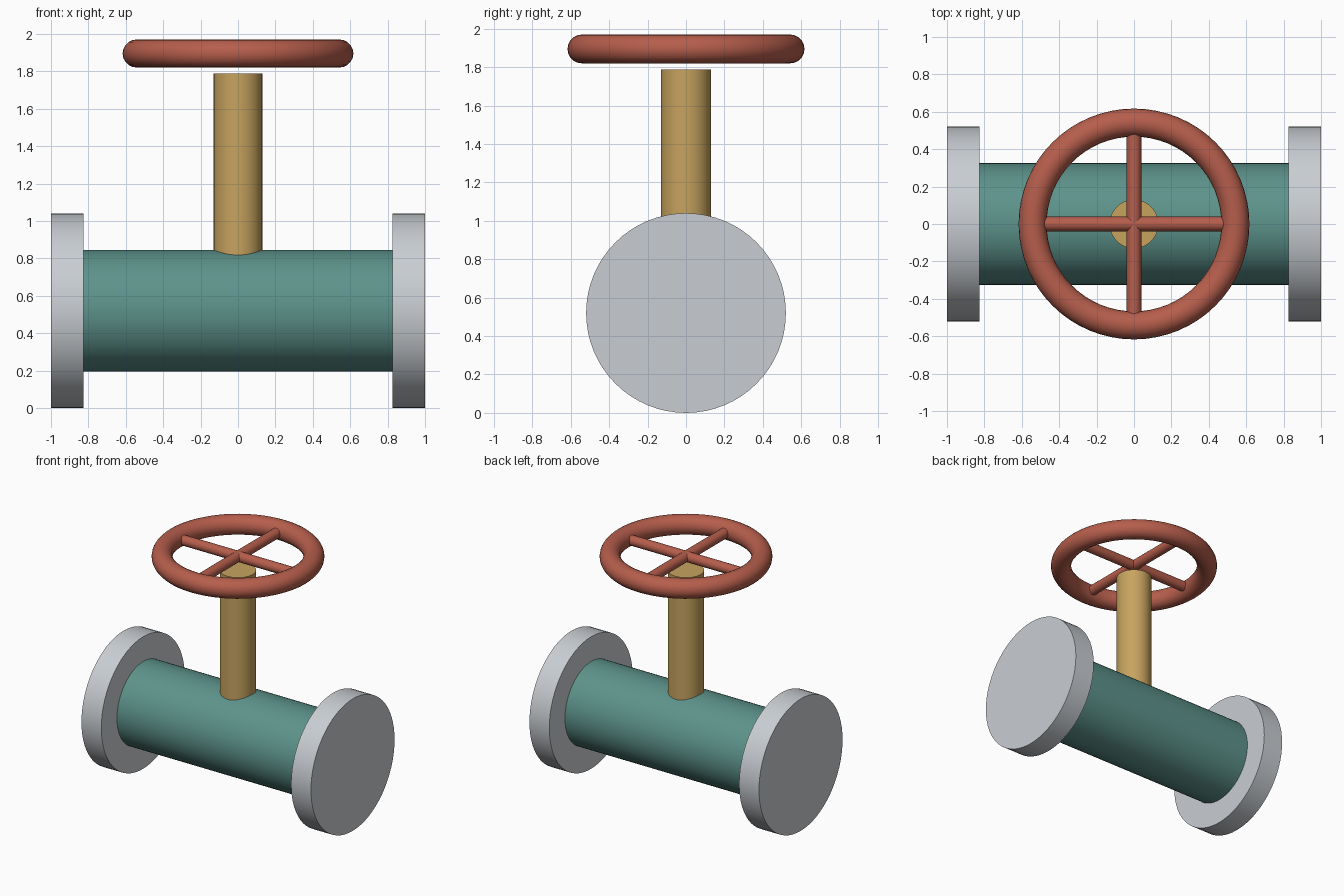
import bpy, math
from mathutils import Vector

if "Cube" in bpy.data.objects:
    bpy.data.objects.remove(bpy.data.objects["Cube"])

AXIS_Z = 0.52     # pipe centre height
WHEEL_Z = 1.895   # handwheel centre height


def material(name, rgb):
    m = bpy.data.materials.new(name)
    lin = [(c / 255 / 12.92) if c < 11 else ((c / 255 + 0.055) / 1.055) ** 2.4 for c in rgb]
    m.diffuse_color = (*lin, 1)
    m.use_nodes = True
    m.node_tree.nodes["Principled BSDF"].inputs["Base Color"].default_value = m.diffuse_color
    return m


TEAL = material("teal paint", (93, 147, 139))
STEEL = material("light steel", (201, 206, 211))
BRASS = material("brass", (199, 163, 95))
RED = material("red paint", (182, 94, 76))


def finish(name, mat):
    o = bpy.context.object
    o.name = name
    o.data.materials.append(mat)
    bpy.ops.object.shade_smooth_by_angle(angle=math.radians(35))
    return o


def rod(name, start, end, radius, mat, sides=64):
    a, b = Vector(start), Vector(end)
    d = b - a
    bpy.ops.mesh.primitive_cylinder_add(
        vertices=sides, radius=radius, depth=d.length, location=(a + b) / 2,
        rotation=d.to_track_quat('Z', 'Y').to_euler())
    return finish(name, mat)


# Pipe body and its two end flanges
rod("valve_body", (-0.9, 0, AXIS_Z), (0.9, 0, AXIS_Z), 0.325, TEAL)
for side, s in (("left", -1), ("right", 1)):
    rod(side + "_flange", (s * 0.827, 0, AXIS_Z), (s, 0, AXIS_Z), 0.52, STEEL)

# Stem rising out of the body
rod("stem", (0, 0, AXIS_Z), (0, 0, 1.787), 0.13, BRASS)

# Handwheel rim and crossed spokes
bpy.ops.mesh.primitive_torus_add(
    major_radius=0.542, minor_radius=0.075, major_segments=64, minor_segments=20,
    location=(0, 0, WHEEL_Z))
finish("handwheel_rim", RED)
rod("handwheel_spoke_x", (-0.478, 0, WHEEL_Z), (0.478, 0, WHEEL_Z), 0.039, RED, 20)
rod("handwheel_spoke_y", (0, -0.478, WHEEL_Z), (0, 0.478, WHEEL_Z), 0.039, RED, 20)
